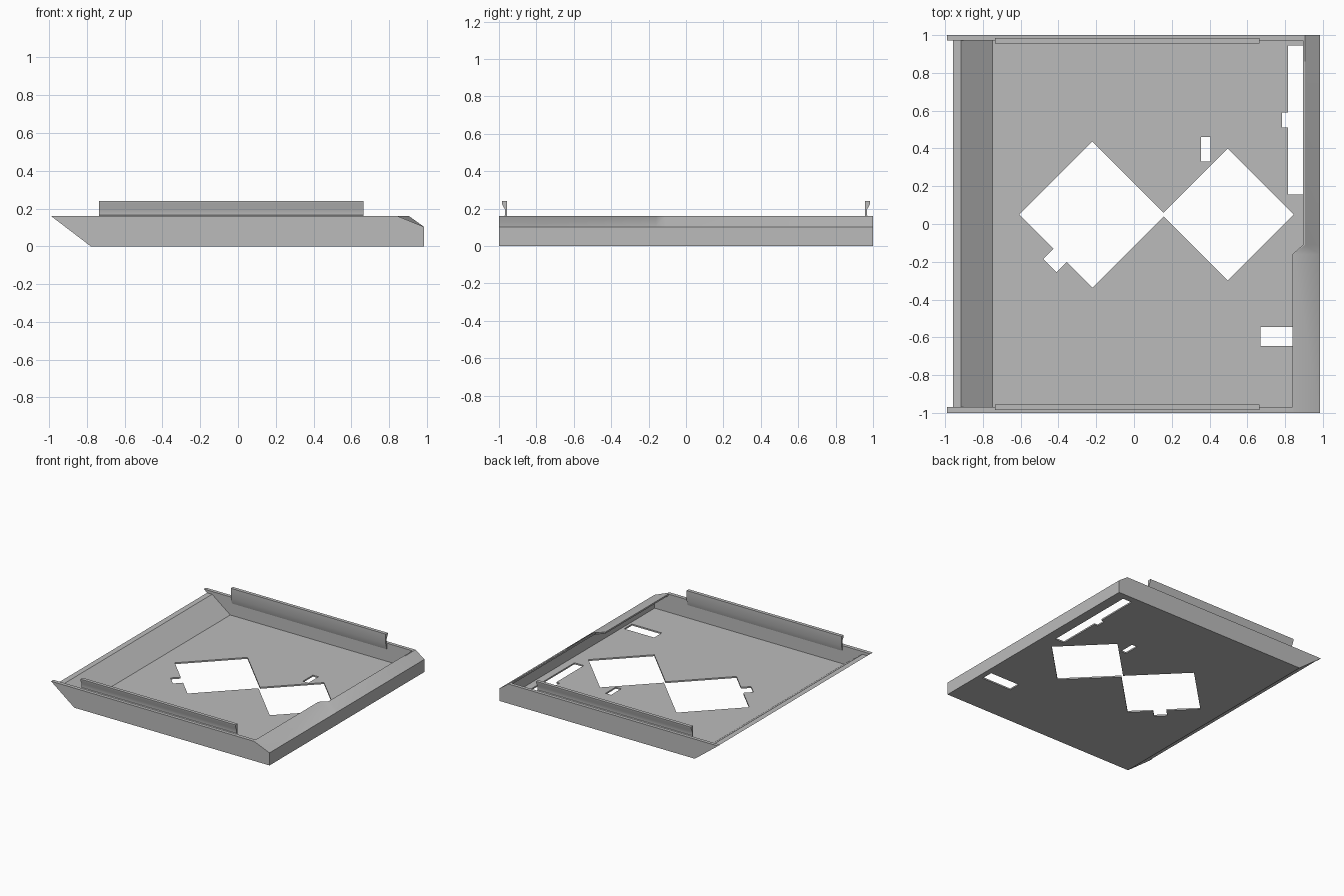
import bpy, bmesh, math

cube = bpy.data.objects.get("Cube")
if cube:
    bpy.data.objects.remove(cube, do_unlink=True)

grey = bpy.data.materials.new("plain_grey")
grey.use_nodes = True
grey.diffuse_color = (0.5, 0.5, 0.5, 1)
grey.node_tree.nodes["Principled BSDF"].inputs["Base Color"].default_value = (0.5, 0.5, 0.5, 1)


def loft(name, rings):
    """Closed solid through a list of matching point rings."""
    bm = bmesh.new()
    loops = [[bm.verts.new(p) for p in ring] for ring in rings]
    for a, b in zip(loops, loops[1:]):
        for i in range(len(a)):
            j = (i + 1) % len(a)
            bm.faces.new((a[i], a[j], b[j], b[i]))
    bm.faces.new(loops[0])
    bm.faces.new(loops[-1])
    bmesh.ops.recalc_face_normals(bm, faces=bm.faces)
    mesh = bpy.data.meshes.new(name)
    bm.to_mesh(mesh)
    bm.free()
    mesh.materials.append(grey)
    obj = bpy.data.objects.new(name, mesh)
    bpy.context.collection.objects.link(obj)
    return obj


def select_only(obj):
    bpy.ops.object.select_all(action='DESELECT')
    obj.select_set(True)
    bpy.context.view_layer.objects.active = obj


def cut(target, cutter):
    """Subtract the cutter and discard it."""
    cutter.hide_render = True
    mod = target.modifiers.new("cut", 'BOOLEAN')
    mod.operation = 'DIFFERENCE'
    mod.solver = 'EXACT'
    mod.object = cutter
    select_only(target)
    bpy.ops.object.modifier_apply(modifier=mod.name)
    bpy.data.objects.remove(cutter, do_unlink=True)


def hole(outline):
    """Cutter that goes through the floor only."""
    return loft("floor_cutter", [[(x, y, z) for x, y in outline] for z in (-0.05, 0.03)])


def box(x0, x1, y0, y1):
    return [(x0, y0), (x1, y0), (x1, y1), (x0, y1)]


def diamond(x, y, r):
    return [(x - r, y), (x, y - r), (x + r, y), (x, y + r)]


# Tray shell: the sloped end lip is wider along the front part
def outer(y, lip):
    return [(x, y, z) for x, z in
            ((-0.99, 0.16), (-0.78, 0), (0.985, 0), (0.985, 0.103), (lip, 0.16))]


def inner(y, lip):
    return [(x, y, z) for x, z in
            ((-1.2, 0.137), (-0.915, 0.137), (-0.75, 0.012), (0.962, 0.012),
             (0.962, 0.1), (lip, 0.147), (lip, 0.3), (-1.2, 0.3))]


WIDE, NARROW = 0.845, 0.905
tray = loft("tray", [outer(-1, WIDE), outer(-0.16, WIDE), outer(-0.11, NARROW), outer(1, NARROW)])
cut(tray, loft("cavity_cutter", [inner(-0.97, WIDE - 0.006), inner(-0.16, WIDE - 0.006),
                                 inner(-0.11, NARROW - 0.01), inner(0.972, NARROW - 0.01)]))

# Openings in the floor
openings = [
    diamond(-0.22, 0.05, 0.387),
    diamond(0.497, 0.05, 0.35),
    [(-0.48, -0.185), (-0.41, -0.255), (-0.32, -0.165), (-0.39, -0.095)],
    box(0.355, 0.405, 0.33, 0.46),
    box(0.815, 0.9, 0.155, 0.945),
    box(0.785, 0.83, 0.51, 0.59),
    box(0.67, 0.94, -0.645, -0.545),
]
for outline in openings:
    cut(tray, hole(outline))

# Hooked rails along both side walls
RAIL = [(0.957, 0.24), (0.957, 0.16), (0.972, 0.11), (0.98, 0.11),
        (0.98, 0.155), (0.968, 0.165), (0.968, 0.195), (0.985, 0.228), (0.985, 0.24)]
rails = [loft(name, [[(x, side * y, z) for y, z in RAIL] for x in (-0.735, 0.665)])
         for name, side in (("front_rail", -1), ("back_rail", 1))]

for obj in [tray] + rails:
    select_only(obj)
    bpy.ops.object.shade_smooth_by_angle(angle=math.radians(30))
